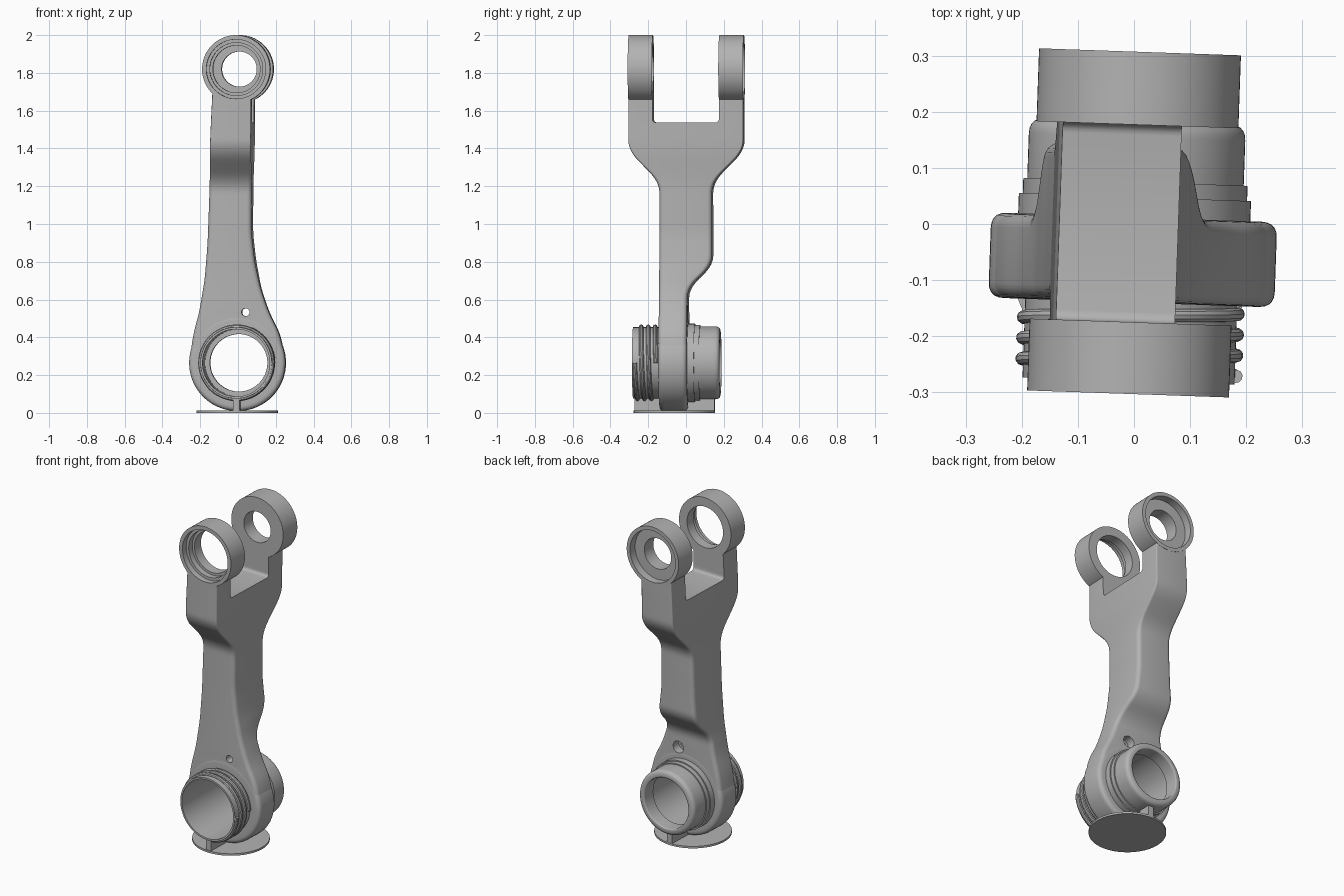
import bpy, bmesh, math
from mathutils import Vector

if "Cube" in bpy.data.objects:
    bpy.data.objects.remove(bpy.data.objects["Cube"], do_unlink=True)

metal = bpy.data.materials.new("grey_metal")
metal.use_nodes = True
GREY = (0.45, 0.45, 0.45, 1)
metal.diffuse_color = GREY
next(n for n in metal.node_tree.nodes if n.type == 'BSDF_PRINCIPLED').inputs["Base Color"].default_value = GREY

HUB_Z, EYE_Z = 0.265, 1.82
TILT = math.radians(-2)      # whole part is turned slightly about z


def make_object(name, bm):
    bmesh.ops.recalc_face_normals(bm, faces=bm.faces)
    mesh = bpy.data.meshes.new(name)
    bm.to_mesh(mesh)
    bm.free()
    obj = bpy.data.objects.new(name, mesh)
    bpy.context.collection.objects.link(obj)
    mesh.materials.append(metal)
    return obj


def activate(obj):
    bpy.ops.object.select_all(action='DESELECT')
    obj.select_set(True)
    bpy.context.view_layer.objects.active = obj


def finish(obj):
    activate(obj)
    bpy.ops.object.shade_smooth_by_angle(angle=math.radians(30))
    obj.rotation_euler.z = TILT


def skin(bm, rings, closed):
    """Bridge equal loops of points with quads."""
    loops = [[bm.verts.new(p) for p in ring] for ring in rings]
    n = len(loops[0])
    pairs = list(zip(loops, loops[1:] + loops[:1])) if closed else list(zip(loops, loops[1:]))
    for a, b in pairs:
        for i in range(n):
            j = (i + 1) % n
            bm.faces.new((a[i], a[j], b[j], b[i]))
    if not closed:
        bm.faces.new(loops[0])
        bm.faces.new(loops[-1])


def fillet(points):
    """Round profile corners that carry a third value as radius."""
    out = []
    for i, pt in enumerate(points):
        p = Vector(pt[:2])
        if len(pt) == 2:
            out.append(p)
            continue
        a = Vector(points[i - 1][:2])
        b = Vector(points[(i + 1) % len(points)][:2])
        a = p + (a - p).normalized() * pt[2]
        b = p + (b - p).normalized() * pt[2]
        for k in range(6):
            t = k / 5
            out.append(a * (1 - t) ** 2 + p * 2 * t * (1 - t) + b * t * t)
    return out


def lathe(name, points, z, segments=72):
    """Turn a closed (radius, y) profile about a front-to-back axis."""
    bm = bmesh.new()
    prof = fillet(points)
    rings = []
    for s in range(segments):
        a = math.tau * s / segments
        rings.append([(r * math.cos(a), y, z + r * math.sin(a)) for r, y in prof])
    skin(bm, rings, True)
    return make_object(name, bm)


def rod(name, x, z, r, y0, y1):
    """Solid cylinder along y, used as a cutter."""
    bm = bmesh.new()
    circle = [(math.cos(math.tau * k / 48) * r + x, math.sin(math.tau * k / 48) * r + z) for k in range(48)]
    skin(bm, [[(u, y, v) for u, v in circle] for y in (y0, y1)], False)
    return make_object(name, bm)


def box(name, lo, hi):
    bm = bmesh.new()
    rings = [[(lo[0], lo[1], z), (hi[0], lo[1], z), (hi[0], hi[1], z), (lo[0], hi[1], z)]
             for z in (lo[2], hi[2])]
    skin(bm, rings, False)
    return make_object(name, bm)


def cut(obj, cutters):
    activate(obj)
    for c in cutters:
        mod = obj.modifiers.new("cut", 'BOOLEAN')
        mod.operation, mod.solver, mod.object = 'DIFFERENCE', 'EXACT', c
        bpy.ops.object.modifier_apply(modifier=mod.name)


def smooth_curve(knots, width):
    """Piecewise line through (z, value) knots, averaged to round its corners."""
    def line(z):
        if z <= knots[0][0]:
            return knots[0][1]
        for (z0, v0), (z1, v1) in zip(knots, knots[1:]):
            if z <= z1:
                return v0 + (v1 - v0) * (z - z0) / (z1 - z0)
        return knots[-1][1]
    return lambda z: sum(line(z + width * k / 6) for k in range(-6, 7)) / 13


# Forked arm: rounded-rectangle sections lofted upward
left = smooth_curve([(.3, -.25), (.42, -.232), (.54, -.2), (.71, -.172), (.9, -.157), (1.5, -.135), (1.7, -.125)], .04)
right = smooth_curve([(.3, .25), (.42, .224), (.53, .168), (.655, .125), (.8, .093), (.95, .076), (1.7, .08)], .04)
front = smooth_curve([(1.22, -.139), (1.39, -.303)], .05)
back = smooth_curve([(.66, .011), (.78, .14), (1.22, .14), (1.39, .306)], .05)
corner = smooth_curve([(1.15, .025), (1.45, .006)], .02)

bm = bmesh.new()
sections = []
STEPS = 100
for s in range(STEPS + 1):
    z = .3 + (EYE_Z - .3) * s / STEPS
    r = corner(z)
    x0, x1, y0, y1 = left(z), right(z), front(z), back(z)
    centres = [(x1 - r, y1 - r), (x0 + r, y1 - r), (x0 + r, y0 + r), (x1 - r, y0 + r)]
    ring = []
    for q, (cx, cy) in enumerate(centres):
        for k in range(6):
            a = math.pi / 2 * (q + k / 5)
            ring.append((cx + r * math.cos(a), cy + r * math.sin(a), z))
    sections.append(ring)
skin(bm, sections, False)
arm = make_object("forked_arm", bm)

# Lower hub with front and rear sleeves, bored through
hub = lathe("lower_hub", [
    (.178, -.28), (.189, -.28), (.189, -.14), (.255, -.14, .028), (.255, .012, .028),
    (.207, .012), (.207, .048), (.2, .048), (.2, .075), (.193, .075),
    (.193, .183, .028), (.152, .183, .008), (.152, .1), (.178, .1)], HUB_Z)

# Cutters: fork slot, eye seats, hub bore and the small stepped hole
slot = box("slot_cutter", (-.4, -.175, 1.537), (.4, .177, 2.2))
activate(slot)
bev = slot.modifiers.new("round", 'BEVEL')
bev.width, bev.segments = .018, 4
bpy.ops.object.modifier_apply(modifier=bev.name)
eye_seat = rod("eye_cutter", 0, EYE_Z, .17, -.5, .5)
bore = rod("bore_cutter", 0, HUB_Z, .19, -.5, .5)
pin = rod("pin_cutter", .045, .533, .021, -.4, .4)
pin_step = rod("pin_step_cutter", .045, .533, .036, -.04, .2)
cut(arm, [slot, eye_seat, bore, pin, pin_step])
cut(hub, [pin, pin_step])
for c in (slot, eye_seat, bore, pin, pin_step):
    bpy.data.objects.remove(c, do_unlink=True)

# Fork eyes
front_eye = lathe("front_fork_eye", [
    (.18, -.303), (.18, -.175), (.125, -.175), (.125, -.235), (.14, -.235),
    (.14, -.268), (.157, -.268), (.157, -.303)], EYE_Z)
rear_eye = lathe("rear_fork_eye", [
    (.18, .177), (.18, .307), (.157, .307), (.157, .26), (.093, .26), (.093, .177)], EYE_Z)

# Helical thread on the front sleeve
curve = bpy.data.curves.new("sleeve_thread", 'CURVE')
curve.dimensions = '3D'
curve.bevel_depth, curve.bevel_resolution, curve.use_fill_caps = .012, 3, True
TURNS, PER_TURN = 3, 48
path = curve.splines.new('POLY')
path.points.add(TURNS * PER_TURN)
for i, p in enumerate(path.points):
    a = math.tau * i / PER_TURN
    p.co = (.191 * math.cos(a), -.154 - .037 * i / PER_TURN, HUB_Z + .191 * math.sin(a), 1)
thread = bpy.data.objects.new("sleeve_thread", curve)
bpy.context.collection.objects.link(thread)
curve.materials.append(metal)
activate(thread)
bpy.ops.object.convert(target='MESH')

# Foot disc and the web that joins it to the hub
web = box("foot_web", (-.017, -.272, .005), (.017, .152, .078))
bm = bmesh.new()
rim = [(math.cos(math.tau * k / 72) * .215 - .002, math.sin(math.tau * k / 72) * .215 - .062) for k in range(72)]
skin(bm, [[(x, y, z) for x, y in rim] for z in (0, .012)], False)
foot = make_object("foot_disc", bm)

for part in (arm, hub, front_eye, rear_eye, thread, web, foot):
    finish(part)
